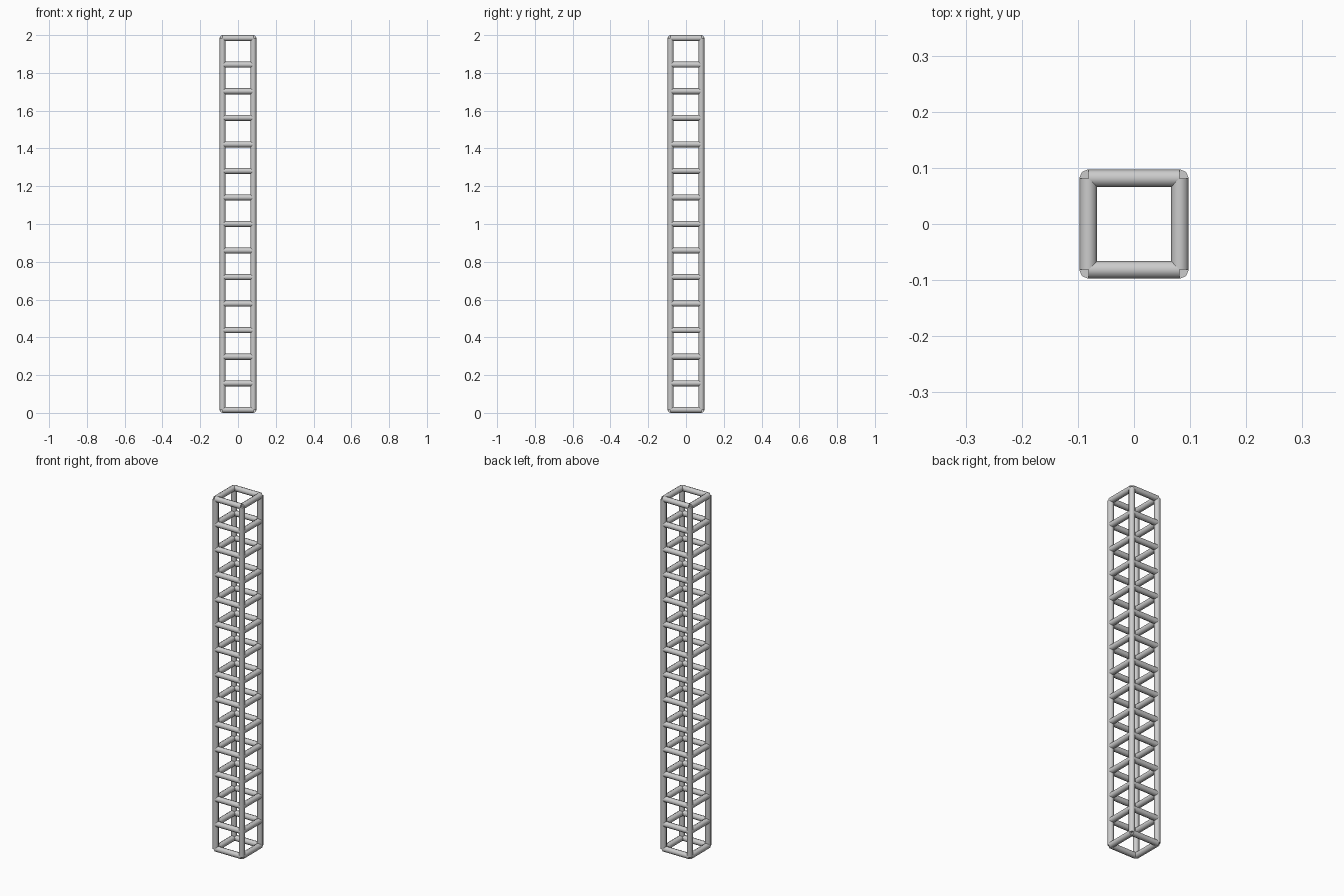
import bpy, bmesh
from mathutils import Vector, Matrix

if "Cube" in bpy.data.objects:
    bpy.data.objects.remove(bpy.data.objects["Cube"])

R = 0.016        # tube radius
H = 0.0815       # post offset from the centre line
LEVELS = 15
Z0, Z1 = R, 2.0 - R


def add_tube(bm, a, b, sides=8):
    a, b = Vector(a), Vector(b)
    d = b - a
    rot = Vector((0, 0, 1)).rotation_difference(d).to_matrix().to_4x4()
    bmesh.ops.create_cone(bm, cap_ends=True, segments=sides, radius1=R, radius2=R,
                          depth=d.length, matrix=Matrix.Translation((a + b) / 2) @ rot)


def make_object(name, segments):
    bm = bmesh.new()
    for a, b in segments:
        add_tube(bm, a, b)
    mesh = bpy.data.meshes.new(name)
    bm.to_mesh(mesh)
    bm.free()
    obj = bpy.data.objects.new(name, mesh)
    bpy.context.collection.objects.link(obj)
    bpy.ops.object.select_all(action='DESELECT')
    obj.select_set(True)
    bpy.context.view_layer.objects.active = obj
    bpy.ops.object.shade_smooth_by_angle(angle=0.9)
    return obj


corners = [(-H, -H), (H, -H), (H, H), (-H, H)]

# Four upright posts
make_object("corner_posts", [((x, y, Z0), (x, y, Z1)) for x, y in corners])

# Square ring of rungs at every level
for i in range(LEVELS):
    z = Z0 + (Z1 - Z0) * i / (LEVELS - 1)
    make_object(f"rung_ring_{i + 1}",
                [((*corners[k], z), (*corners[(k + 1) % 4], z)) for k in range(4)])
